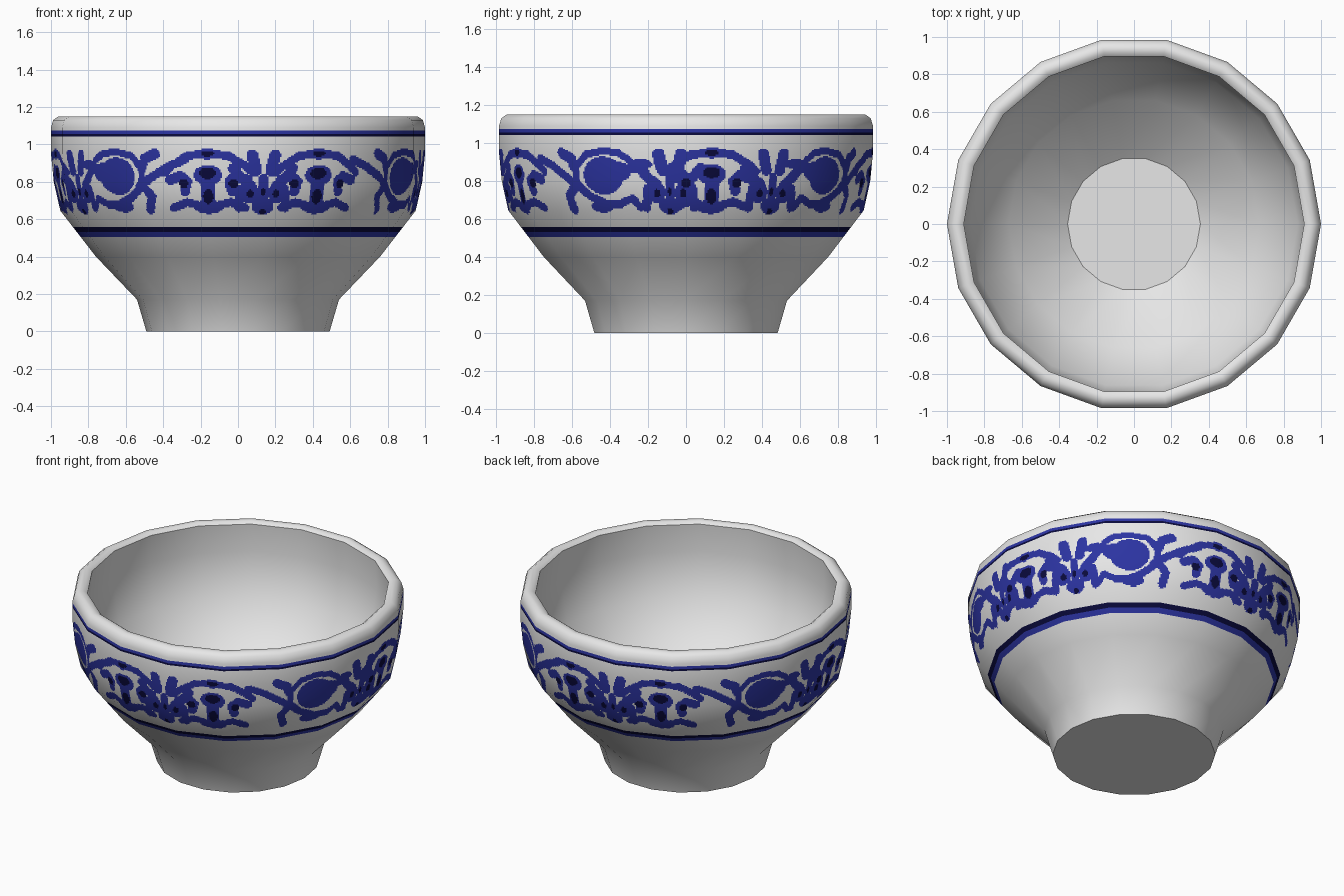
import bpy, bmesh, math
from mathutils import Vector

if "Cube" in bpy.data.objects:
    bpy.data.objects.remove(bpy.data.objects["Cube"])

SIDES, FINE = 18, 44


def material(name, rgb):
    m = bpy.data.materials.new(name)
    m.diffuse_color = (*rgb, 1)
    m.use_nodes = True
    m.node_tree.nodes["Principled BSDF"].inputs["Base Color"].default_value = m.diffuse_color
    return m


MATS = [material("white_glaze", (0.8, 0.8, 0.8)),
        material("cobalt_blue", (0.025, 0.034, 0.36)),
        material("navy", (0.003, 0.003, 0.045))]

# Profile (radius, height): foot, outer wall, rounded rim, inner wall, floor
PROFILE = [(0.49, 0), (0.54, 0.17), (0.76, 0.40), (0.95, 0.645), (0.985, 0.80),
           (1.0, 0.95), (1.0, 1.09), (0.988, 1.13), (0.96, 1.15), (0.93, 1.15),
           (0.91, 1.135), (0.92, 0.95), (0.875, 0.66), (0.67, 0.41), (0.355, 0.17)]
BAND = range(2, 6)      # outer wall segments that carry paint
LIP = 10                # sharp inner edge of the rim

# Painted motifs in hundredths of a unit: strokes (half width, points), ellipses (x, z, rx, rz)
FLOWER = dict(
    mirror=True,
    strokes=[(2.2, [(0, 95.2), (10.7, 94), (19, 89), (24, 85)]),
             (2.8, [(21, 81), (15, 83), (11.5, 80), (13, 75)]),
             (3.8, [(0, 80), (0, 68)]),
             (2.2, [(4, 67), (12, 69), (20, 66)])],
    ellipses=[(0, 83.5, 7.5, 5.5), (0, 66.5, 8, 3.7), (0, 95, 5, 3)],
    darks=[(0, 95, 3.5, 1.6), (0, 84.5, 4.5, 3), (0, 72, 2.8, 4), (13.5, 79, 2.6, 2.4)])
LEAF_JOINT = dict(
    mirror=True,
    strokes=[(3.2, [(6, 94), (4, 86)]),
             (2.4, [(0, 82), (0, 66)]),
             (2.8, [(16, 87), (12, 82), (7, 78)]),
             (2.4, [(12, 76), (13, 66)])],
    ellipses=[(7.5, 74, 5.2, 5.5), (0, 67, 6, 4.5)],
    darks=[(7, 73.5, 1.8, 2.2), (0, 64, 1.6, 1.7), (0, 74.5, 1.2, 2)])
ROUND_BLOOM = dict(
    mirror=False,
    strokes=[(1.9, [(-17, 86), (-15, 91), (-9, 95), (0, 96), (10, 94), (17, 87), (16, 79), (9, 72)]),
             (2.3, [(9, 72), (0, 68), (-9, 68)]),
             (2.3, [(9, 72), (22, 82), (32, 88), (42, 92)]),
             (2.8, [(17, 87), (19, 92), (25, 95)]),
             (2.5, [(17, 78), (22, 72), (20, 65)]),
             (2.0, [(-9, 68), (-16, 71), (-20, 66)])],
    ellipses=[(0, 83, 12, 10), (-10, 85, 6, 5), (2, 66.5, 7, 3), (-21, 89, 6, 2.8)],
    darks=[])
# (motif, angle from the front in degrees, direction); repeats every half turn
LAYOUT = [(LEAF_JOINT, 8, 1), (FLOWER, 26, 1), (ROUND_BLOOM, 63.5, -1), (LEAF_JOINT, 85, 1),
          (FLOWER, 98, 1), (LEAF_JOINT, 118, 1), (ROUND_BLOOM, 138.5, 1), (FLOWER, 170.5, 1)]


def in_ellipse(x, z, e):
    return ((x - e[0]) / e[2]) ** 2 + ((z - e[1]) / e[3]) ** 2 < 1


def near_stroke(x, z, stroke):
    w, pts = stroke
    for (ax, az), (bx, bz) in zip(pts, pts[1:]):
        dx, dz = bx - ax, bz - az
        t = max(0, min(1, ((x - ax) * dx + (z - az) * dz) / (dx * dx + dz * dz)))
        if (x - ax - t * dx) ** 2 + (z - az - t * dz) ** 2 < w * w:
            return True
    return False


def paint(deg, z):
    """Material index for a spot on the outer wall."""
    if 0.505 < z < 0.557:
        return 2 if 0.532 < z < 0.557 else 1
    if 1.043 < z < 1.073:
        return 2 if z < 1.055 else 1
    if not 0.61 < z < 0.985:
        return 0
    h, result = z * 100, 0
    for motif, centre, way in LAYOUT:
        x = ((deg - centre + 90) % 180 - 90) * 1.69 * way
        if abs(x) > 45:
            continue
        if motif["mirror"]:
            x = abs(x)
        if any(in_ellipse(x, h, e) for e in motif["darks"]):
            return 2
        if not result and (any(in_ellipse(x, h, e) for e in motif["ellipses"])
                           or any(near_stroke(x, h, s) for s in motif["strokes"])):
            result = 1
    return result


CUTS = [0.505, 0.532, 0.557, 1.043, 1.055, 1.073]
CUTS = sorted(CUTS + [0.61 + 0.0075 * i for i in range(51)])


def seg_normal(i):
    (r0, z0), (r1, z1) = PROFILE[i], PROFILE[i + 1]
    return Vector((z1 - z0, r0 - r1)).normalized()


def point_normal(i, seg):
    """Smooth profile normal, kept sharp at the lip."""
    if i == LIP:
        return seg_normal(seg)
    return (seg_normal(max(i - 1, 0)) + seg_normal(min(i, len(PROFILE) - 2))).normalized()


def spin(deg, r, z):
    a = math.radians(deg)
    return Vector((r * math.sin(a), -r * math.cos(a), z))


def around(s, n, r, z):
    """Point at sub-step s of n per side, kept on the flat side."""
    k, f = divmod(s, n)
    a = 10 + 20 * k
    return spin(a, r, z).lerp(spin(a + 20, r, z), f / n)


# Bowl shell: the profile revolved in 18 flat sides, finely cut where painted
verts, normals, faces, mats = [], [], [], []
for i in range(len(PROFILE) - 1):
    (r0, z0), (r1, z1) = PROFILE[i], PROFILE[i + 1]
    n0, n1 = point_normal(i, i), point_normal(i + 1, i)
    band = i in BAND
    n = FINE if band else 1
    ts = [0.0, 1.0]
    if band:
        ts = [0.0] + [(c - z0) / (z1 - z0) for c in CUTS if z0 + 1e-4 < c < z1 - 1e-4] + [1.0]
    cols, start = SIDES * n, len(verts)
    for t in ts:
        nr = n0.lerp(n1, t)
        for s in range(cols):
            verts.append(around(s, n, r0 + (r1 - r0) * t, z0 + (z1 - z0) * t))
            normals.append(around(s, n, nr.x, nr.y).normalized())
    for j in range(len(ts) - 1):
        zm = z0 + (z1 - z0) * (ts[j] + ts[j + 1]) / 2
        for s in range(cols):
            a, b = start + j * cols, start + (j + 1) * cols
            s2 = (s + 1) % cols
            faces.append((a + s, a + s2, b + s2, b + s))
            if band:
                p = around(s + 0.5, n, 1, 0)
                mats.append(paint(math.degrees(math.atan2(p.x, -p.y)), zm))
            else:
                mats.append(0)

mesh = bpy.data.meshes.new("bowl_shell")
mesh.from_pydata(verts, [], faces)
for m in MATS:
    mesh.materials.append(m)
mesh.polygons.foreach_set("material_index", mats)
mesh.polygons.foreach_set("use_smooth", [True] * len(faces))
mesh.update()
mesh.normals_split_custom_set_from_vertices(normals)
bpy.context.collection.objects.link(bpy.data.objects.new("bowl_shell", mesh))


# Flat discs closing the foot and the inside floor
def disc(name, r, z, up):
    bm = bmesh.new()
    ring = [bm.verts.new(spin(10 + 20 * k, r, z)) for k in range(SIDES)]
    bm.faces.new(ring if up else ring[::-1])
    me = bpy.data.meshes.new(name)
    bm.to_mesh(me)
    bm.free()
    me.materials.append(MATS[0])
    bpy.context.collection.objects.link(bpy.data.objects.new(name, me))


disc("foot_base", *PROFILE[0], False)
disc("inner_floor", *PROFILE[-1], True)
